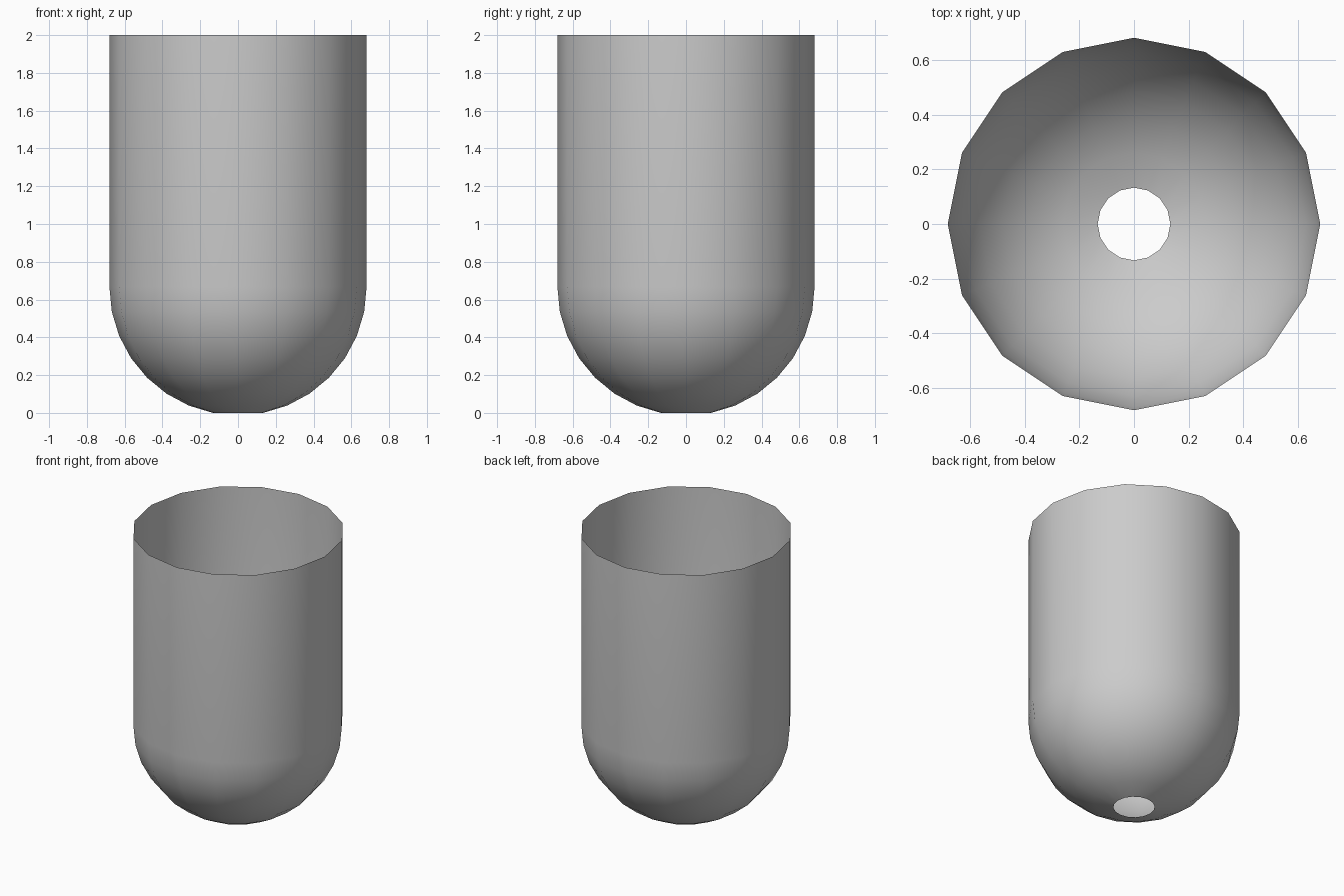
import bpy, bmesh
from math import sin, cos, pi

if "Cube" in bpy.data.objects:
    bpy.data.objects.remove(bpy.data.objects["Cube"])

SIDES = 16
RADIUS = 0.681
STEP = pi / 16                      # angle between rings of the rounded bottom
CENTRE = RADIUS * cos(STEP)         # height of the hemisphere's centre
HEIGHT = 2.0

# Profile: rounded bottom with an open hole, then a straight wall
profile = [(RADIUS * sin(i * STEP), CENTRE - RADIUS * cos(i * STEP)) for i in range(1, 9)]
profile.append((RADIUS, HEIGHT))

# Single-walled shell, open at top and bottom
bm = bmesh.new()
rings = [[bm.verts.new((r * cos(2 * pi * k / SIDES), r * sin(2 * pi * k / SIDES), z))
          for k in range(SIDES)] for r, z in profile]
for low, high in zip(rings, rings[1:]):
    for k in range(SIDES):
        n = (k + 1) % SIDES
        bm.faces.new((low[k], low[n], high[n], high[k])).smooth = True

mesh = bpy.data.meshes.new("round_bottom_shell")
bm.to_mesh(mesh)
bm.free()
shell = bpy.data.objects.new("round_bottom_shell", mesh)
bpy.context.collection.objects.link(shell)
